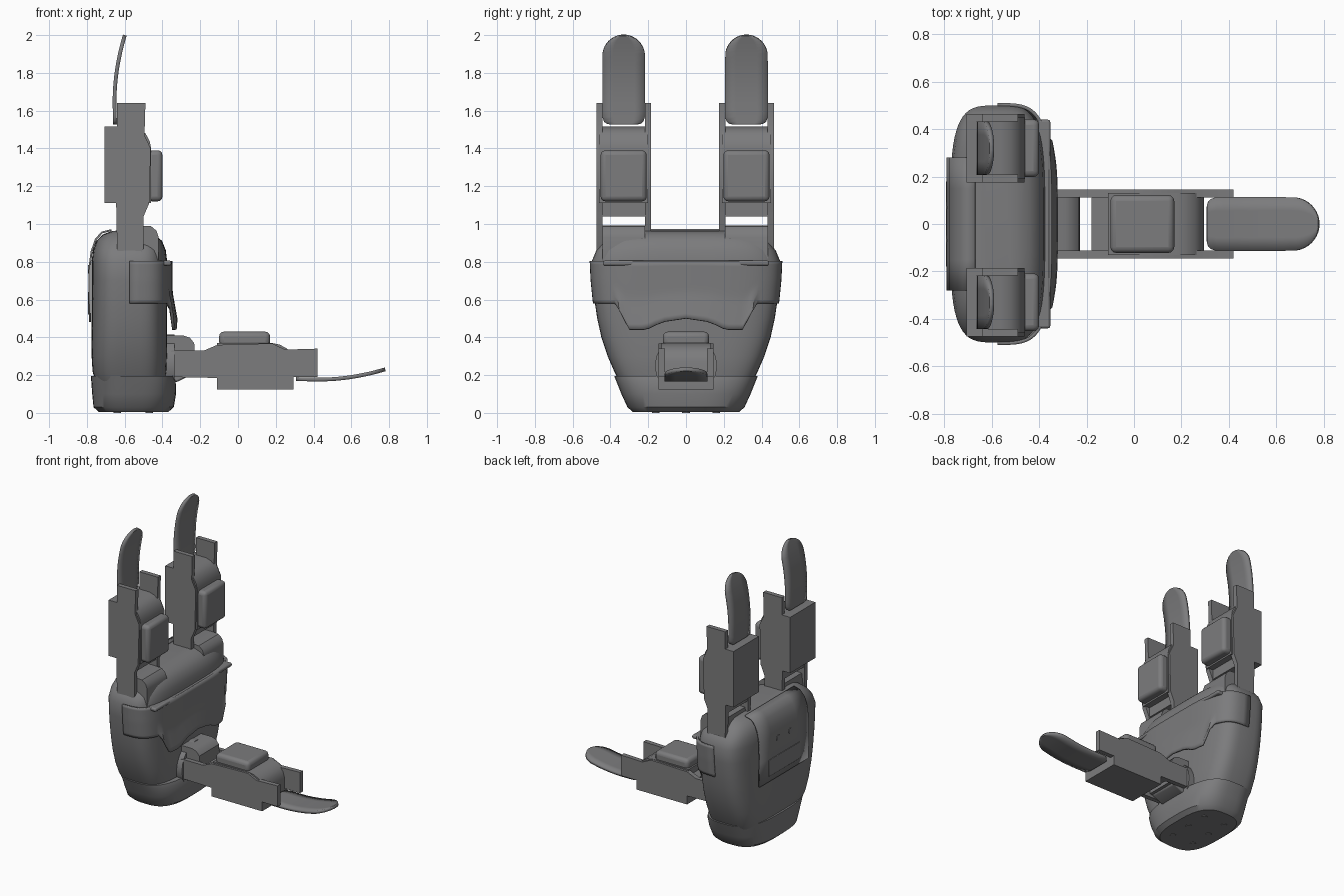
import bpy, bmesh, math
from mathutils import Matrix

if "Cube" in bpy.data.objects:
    bpy.data.objects.remove(bpy.data.objects["Cube"])

grey = bpy.data.materials.new("mid grey")
grey.diffuse_color = (0.2, 0.2, 0.205, 1)
grey.use_nodes = True
grey.node_tree.nodes["Principled BSDF"].inputs["Base Color"].default_value = grey.diffuse_color


def finish(name, bm, mat=None, bevel=0, thick=0, smooth=35):
    bmesh.ops.recalc_face_normals(bm, faces=bm.faces)
    me = bpy.data.meshes.new(name)
    bm.to_mesh(me)
    bm.free()
    me.materials.append(grey)
    ob = bpy.data.objects.new(name, me)
    bpy.context.collection.objects.link(ob)
    if mat:
        ob.matrix_world = mat
    if thick:
        m = ob.modifiers.new("thickness", 'SOLIDIFY')
        m.thickness, m.offset = thick, 0
    if bevel:
        m = ob.modifiers.new("bevel", 'BEVEL')
        m.width, m.segments, m.limit_method = bevel, 3, 'ANGLE'
    bpy.ops.object.select_all(action='DESELECT')
    ob.select_set(True)
    bpy.context.view_layer.objects.active = ob
    bpy.ops.object.shade_smooth_by_angle(angle=math.radians(smooth))
    return ob


def prism(name, pts, y0, y1, mat=None, bevel=0):
    """Extrude an (x, z) profile from y0 to y1."""
    bm = bmesh.new()
    a = [bm.verts.new((x, y0, z)) for x, z in pts]
    b = [bm.verts.new((x, y1, z)) for x, z in pts]
    bm.faces.new(a)
    bm.faces.new(b)
    for i in range(len(pts)):
        j = (i + 1) % len(pts)
        bm.faces.new((a[i], a[j], b[j], b[i]))
    return finish(name, bm, mat, bevel)


def rect(x0, x1, z0, z1):
    return [(x0, z0), (x1, z0), (x1, z1), (x0, z1)]


def skin(name, rows, closed=False, caps=False, **kw):
    """Surface through equal-length rows of points."""
    bm = bmesh.new()
    vs = [[bm.verts.new(p) for p in r] for r in rows]
    n = len(rows[0])
    for r, s in zip(vs, vs[1:]):
        for i in range(n if closed else n - 1):
            j = (i + 1) % n
            bm.faces.new((r[i], r[j], s[j], s[i]))
    if caps:
        bm.faces.new(vs[0])
        bm.faces.new(vs[-1])
    return finish(name, bm, **kw)


def disc(name, loc, axis, r, h):
    bm = bmesh.new()
    bmesh.ops.create_cone(bm, cap_ends=True, segments=20, radius1=r, radius2=r, depth=h)
    rot = Matrix.Rotation(math.pi / 2, 4, 'Y') if axis == 'x' else Matrix()
    return finish(name, bm, Matrix.Translation(loc) @ rot)


def ring(z, x0, x1, hy, n, count=64):
    xc, hx, pts = (x0 + x1) / 2, (x1 - x0) / 2, []
    for i in range(count):
        t = 2 * math.pi * i / count
        c, s = math.cos(t), math.sin(t)
        pts.append((xc + hx * math.copysign(abs(c) ** (2 / n), c),
                    hy * math.copysign(abs(s) ** (2 / n), s), z))
    return pts


# Palm: rings of (height, back, front, half width)
PALM = [(.02, -.70, -.40, .27), (.15, -.75, -.39, .345), (.22, -.77, -.378, .38),
        (.3, -.775, -.375, .415), (.4, -.775, -.375, .448), (.5, -.775, -.375, .47),
        (.6, -.775, -.375, .485), (.7, -.775, -.375, .495), (.8, -.775, -.375, .5),
        (.86, -.768, -.382, .475), (.91, -.75, -.402, .432), (.945, -.715, -.44, .385),
        (.962, -.67, -.49, .34), (.965, -.64, -.52, .31)]
skin("palm", [ring(*r, 3.8) for r in PALM], True, True)

# Wrist cup
CUP = [(.004, -.735, -.37, .28), (.03, -.765, -.34, .31), (.1, -.772, -.328, .342),
       (.17, -.777, -.33, .37), (.195, -.777, -.34, .38), (.195, -.76, -.36, .36)]
skin("wrist_cup", [ring(*r, 2.9) for r in CUP], True, True)

# Mounting screws under the wrist
for x in (-.64, -.47):
    for y in (-.16, 0, .16):
        disc("wrist_screw", (x, y, .004), 'z', .02, .008)


def half_width(z):
    for a, b in zip(PALM, PALM[1:]):
        if a[0] <= z <= b[0]:
            return a[3] + (b[3] - a[3]) * (z - a[0]) / (b[0] - a[0])


# Front palm cover with a scalloped lower edge
def lower_edge(s):
    s = abs(s)
    if s < .45:
        return .5 - .06 * (s / .45) ** 2
    if s < .65:
        return .44 + .0 * s
    return .44 + .14 * min(1, (s - .65) / .12)


rows = []
for k in range(13):
    v = k / 12
    row = []
    for i in range(49):
        t = math.pi * (i / 48 - .5)
        s = math.copysign(abs(math.sin(t)) ** (2 / 3.8), t)
        z = lower_edge(s) + (.805 - lower_edge(s)) * v
        flare = .025 * max(0, 1 - v * 2.2) * (1 if abs(s) < .75 else 0)
        x = -.575 + (.222 + flare) * math.cos(t) ** (2 / 3.8)
        row.append((x, s * (half_width(min(z, .8)) + .003), z))
    rows.append(row)
skin("front_cover", rows, thick=.014)
prism("front_cover_ledge", rect(-.46, -.353, .78, .806), -.44, .44, bevel=.01)

# Back shell curling over the top, with screws and a pocket plate
PATH = [(-.784, .48), (-.786, .65), (-.785, .78), (-.775, .855), (-.752, .92), (-.72, .955), (-.67, .968)]
skin("back_shell", [[(x, y, z) for y in (-.28, -.15, 0, .15, .28)] for x, z in PATH], thick=.01)
for y in (-.07, .07):
    disc("back_screw", (-.79, y, .76), 'x', .022, .008)
prism("back_pocket", rect(-.794, -.785, .52, .64), -.18, .18, bevel=.003)

# Thumb socket: round collar and sloped bracket
disc("thumb_collar", (-.36, 0, .25), 'x', .165, .05)
prism("thumb_bracket", [(-.40, .16), (-.32, .165), (-.25, .2), (-.25, .33), (-.36, .33), (-.40, .30)],
      -.11, .11, bevel=.01)

# One finger, centred on y = 0
PLATE = [(-.64, .86), (-.62, .84), (-.52, .84), (-.50, .87), (-.50, 1.04), (-.47, 1.11), (-.462, 1.4),
         (-.495, 1.47), (-.49, 1.64), (-.64, 1.64), (-.64, 1.515), (-.707, 1.515), (-.707, 1.11), (-.645, 1.11)]
BODY = [(-.707, 1.11), (-.46, 1.11), (-.46, 1.40), (-.468, 1.44), (-.49, 1.48), (-.52, 1.503),
        (-.56, 1.515), (-.707, 1.515)]
BASE = [(-.64, .83), (-.42, .80), (-.42, .93), (-.432, .965), (-.46, .988), (-.52, .992), (-.62, .99)]


def finger(name, mat):
    for y in (-.145, .112):
        prism(name + "_side_plate", PLATE, y, y + .033, mat)
    prism(name + "_body", BODY, -.13, .13, mat)
    prism(name + "_pad", rect(-.48, -.40, 1.12, 1.39), -.122, .122, mat, .025)
    prism(name + "_crossbar", rect(-.64, -.505, 1.04, 1.12), -.115, .115, mat)
    prism(name + "_knuckle", BASE, -.113, .113, mat)
    # Curved fingertip blade with a round end
    R, tip = .113, []
    zs = [1.527, 1.532, 1.543, 1.567] + [1.60 + .036 * i for i in range(8)]
    zs += [1.887 + R * math.sin(math.pi / 2 * i / 10) for i in range(1, 10)] + [1.9995]
    for z in zs:
        w = R
        if z < 1.567:
            w = R - .04 + math.sqrt(max(0, .04 ** 2 - (1.567 - z) ** 2))
        elif z > 1.887:
            w = math.sqrt(max(1e-5, R * R - (z - 1.887) ** 2))
        x = -.651 + .36 * max(0, z - 1.62) ** 2 - .004 * math.sin((z - 1.527) * 6.6)
        tip.append([(x, w * k / 2, z) for k in (-2, -1, 0, 1, 2)])
    skin(name + "_tip", tip, mat=mat, thick=.02)


finger("left_finger", Matrix.Translation((0, -.33, 0)))
finger("right_finger", Matrix.Translation((0, .32, 0)))
# Thumb: the same finger laid forward
finger("thumb", Matrix(((0, 0, 1, -1.22), (0, -1, 0, 0), (1, 0, 0, .83), (0, 0, 0, 1))))
